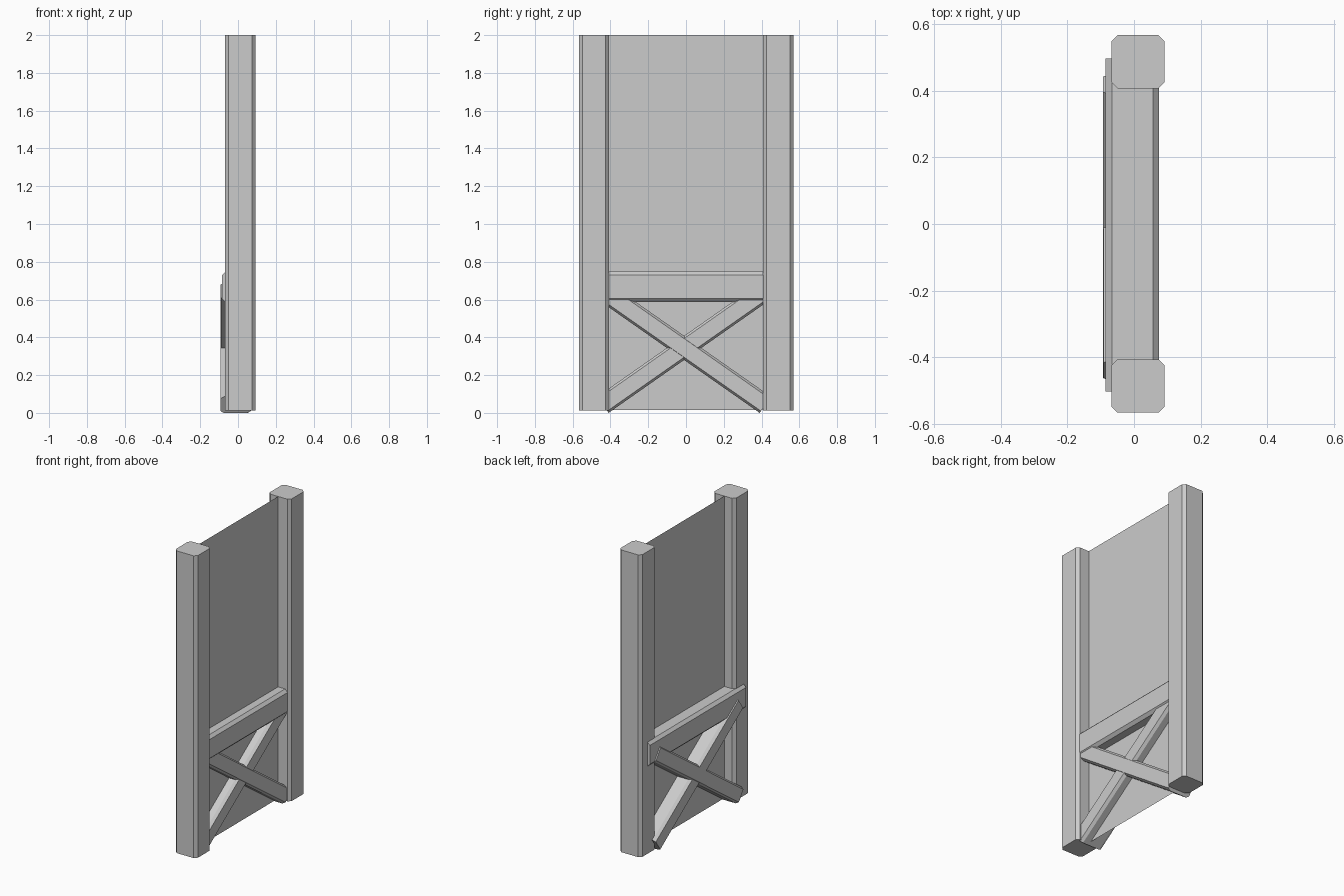
import bpy, math

if "Cube" in bpy.data.objects:
    bpy.data.objects.remove(bpy.data.objects["Cube"])

CHAMFER = 0.115  # share of the width/height cut from each corner


def bar(name, width, length, height, loc, rot_x=0.0):
    """Chamfered beam running along local y."""
    cx, cz = width * CHAMFER, height * CHAMFER
    w, h = width / 2, height / 2
    ring = [(w, -h + cz), (w, h - cz), (w - cx, h), (-w + cx, h),
            (-w, h - cz), (-w, -h + cz), (-w + cx, -h), (w - cx, -h)]
    n = len(ring)
    verts = [(x, y, z) for y in (-length / 2, length / 2) for x, z in ring]
    faces = [(i, i + n, (i + 1) % n + n, (i + 1) % n) for i in range(n)]
    faces += [tuple(range(n)), tuple(reversed(range(n, 2 * n)))]
    faces = [tuple(reversed(f)) for f in faces]
    return add(name, verts, faces, loc, rot_x)


def add(name, verts, faces, loc=(0, 0, 0), rot_x=0.0):
    mesh = bpy.data.meshes.new(name)
    mesh.from_pydata(verts, [], faces)
    # consistent outward normals
    import bmesh
    bm = bmesh.new()
    bm.from_mesh(mesh)
    bmesh.ops.recalc_face_normals(bm, faces=bm.faces)
    bm.to_mesh(mesh)
    bm.free()
    obj = bpy.data.objects.new(name, mesh)
    obj.location = loc
    obj.rotation_euler.x = rot_x
    bpy.context.collection.objects.link(obj)
    return obj


# Upright posts
for side, y in (("left", -0.487), ("right", 0.488)):
    bar(f"{side}_post", 0.16, 1.987, 0.16, (0.012, y, 1.0065), math.pi / 2)

# Horizontal rail, shifted back so it laps over the posts
bar("cross_rail", 0.16, 1.0, 0.161, (-0.005, -0.003, 0.6675))

# Crossed diagonal braces
TILT = math.radians(35)
bar("falling_brace", 0.16, 1.05, 0.105, (-0.011, -0.01, 0.344), -TILT)
bar("rising_brace", 0.16, 1.05, 0.105, (-0.013, -0.01, 0.344), TILT)

# Thin wall panel between the posts
px, py, z0, z1 = 0.006, 0.42, 0.014, 2.0
add("wall_panel", [(px, -py, z0), (px, py, z0), (px, py, z1), (px, -py, z1)],
    [(0, 1, 2, 3)])
